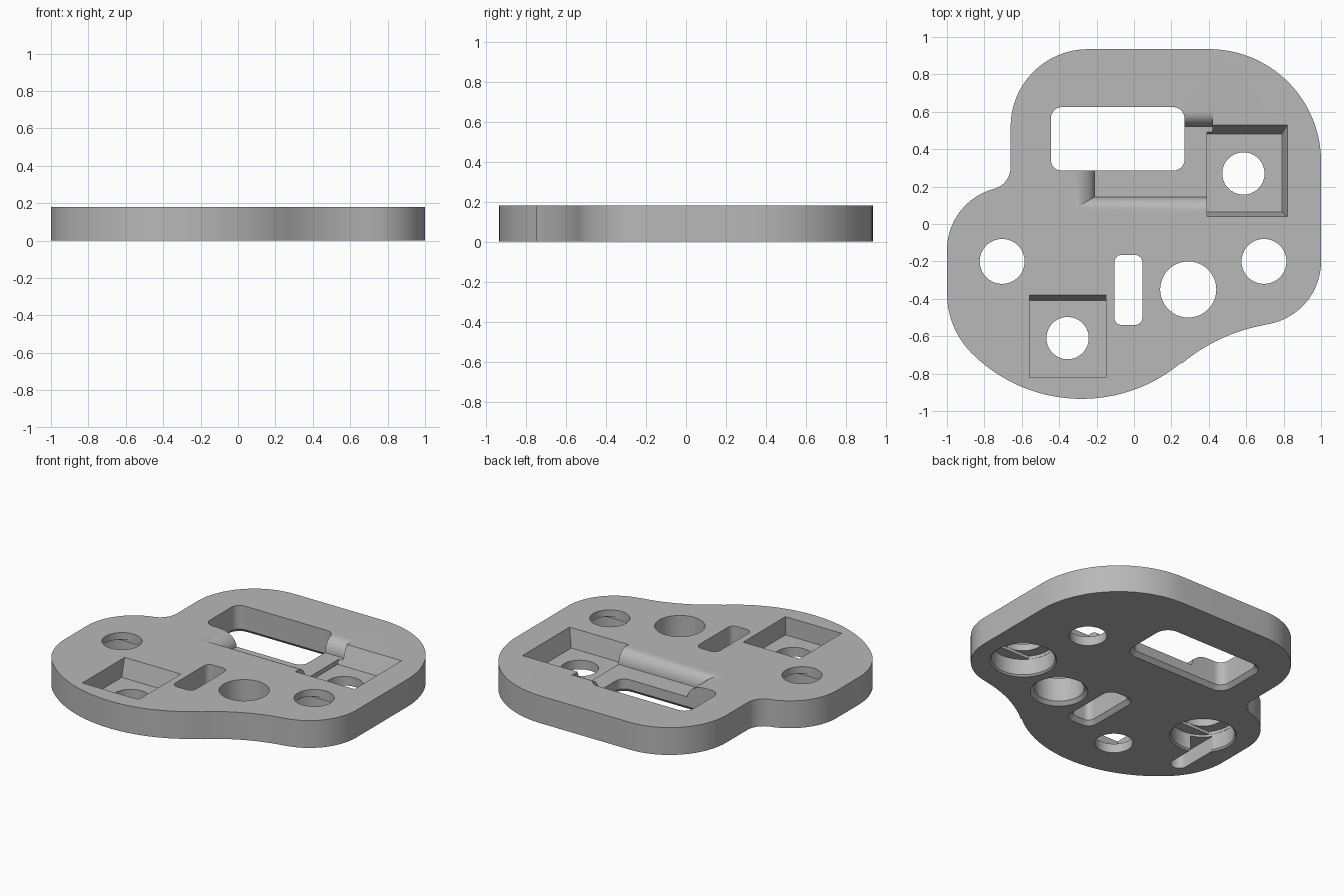
import bpy, bmesh, math

cube = bpy.data.objects.get("Cube")
if cube:
    bpy.data.objects.remove(cube, do_unlink=True)

THICK = 0.18
ABOVE, BELOW = THICK + 0.05, -0.05

grey = bpy.data.materials.new("plain grey")
grey.use_nodes = True
grey.diffuse_color = (0.48, 0.48, 0.48, 1)
grey.node_tree.nodes["Principled BSDF"].inputs["Base Color"].default_value = grey.diffuse_color


def arc(cx, cy, r, start, end, steps=16):
    angles = [math.radians(start + (end - start) * i / steps) for i in range(steps + 1)]
    return [(cx + r * math.cos(a), cy + r * math.sin(a)) for a in angles]


def box(x0, x1, y0, y1):
    return [(x0, y0), (x1, y0), (x1, y1), (x0, y1)]


def rounded(x0, x1, y0, y1, r):
    return (arc(x1 - r, y1 - r, r, 0, 90, 8) + arc(x0 + r, y1 - r, r, 90, 180, 8)
            + arc(x0 + r, y0 + r, r, 180, 270, 8) + arc(x1 - r, y0 + r, r, 270, 360, 8))


def circle(cx, cy, r):
    return arc(cx, cy, r, 0, 360, 64)[:-1]


def loft(name, rings):
    """Closed solid through matching outlines, each given as (height, points)."""
    bm = bmesh.new()
    loops = [[bm.verts.new((x, y, z)) for x, y in pts] for z, pts in rings]
    n = len(loops[0])
    bm.faces.new(loops[0])
    bm.faces.new(loops[-1])
    for low, high in zip(loops, loops[1:]):
        for i in range(n):
            j = (i + 1) % n
            bm.faces.new((low[i], low[j], high[j], high[i]))
    bmesh.ops.remove_doubles(bm, verts=bm.verts, dist=1e-5)
    bmesh.ops.recalc_face_normals(bm, faces=bm.faces)
    mesh = bpy.data.meshes.new(name)
    bm.to_mesh(mesh)
    bm.free()
    mesh.materials.append(grey)
    obj = bpy.data.objects.new(name, mesh)
    bpy.context.collection.objects.link(obj)
    return obj


def cut(rings):
    """Carve a lofted solid out of the plate."""
    cutter = loft("cutter", rings)
    cutter.hide_render = True
    mod = plate.modifiers.new("cut", "BOOLEAN")
    mod.operation, mod.solver, mod.object = "DIFFERENCE", "EXACT", cutter
    bpy.context.view_layer.objects.active = plate
    bpy.ops.object.modifier_apply(modifier=mod.name)
    bpy.data.objects.remove(cutter, do_unlink=True)


def chamfered(shape, bevel):
    """Through opening that flares at the underside; shape(grow) gives its outline."""
    cut([(BELOW, shape(bevel)), (0, shape(bevel)), (bevel, shape(0)), (ABOVE, shape(0))])


# Plate outline, clockwise from the back edge
outline = (arc(0.4, 0.335, 0.6, 90, 0, 24) + arc(0.66, -0.2, 0.34, 0, -80)
           + arc(0.865, -1.475, 0.95, 100, 130) + arc(-0.28, -0.105, 0.83, -50, -135, 24)
           + arc(-0.544, -0.37, 0.456, 225, 180) + arc(-0.66, -0.14, 0.34, 180, 105)
           + arc(-0.779, 0.303, 0.119, -75, 0) + arc(-0.245, 0.52, 0.415, 180, 90))
plate = loft("mounting_plate", [(0, outline), (THICK, outline)])

# Shallow channel with rolled lips
channel = []
floor = 0.09
for i in range(11):
    s = math.sin(math.pi / 2 * i / 10)
    roll = 1 - math.sqrt(max(0, 1 - s * s))
    channel.append((floor + (THICK - floor) * s,
                    box(-0.21 - 0.13 * roll, 0.42, 0.145 - 0.075 * roll, 0.52 + 0.08 * roll)))
channel.append((ABOVE, channel[-1][1]))
cut(channel)

# Square pockets with sloping walls
for low, high in ((box(0.39, 0.79, 0.065, 0.48), box(0.39, 0.82, 0.04, 0.53)),
                  (box(-0.56, -0.15, -0.82, -0.41), box(-0.56, -0.15, -0.82, -0.38))):
    cut([(0.06, low), (THICK, high), (ABOVE, high)])

# Holes through the pocket floors
for x, y in ((0.585, 0.27), (-0.355, -0.61)):
    cut([(BELOW, circle(x, y, 0.113)), (ABOVE, circle(x, y, 0.113))])

# Window, slot and large hole, flared below
chamfered(lambda g: rounded(-0.445 - g, 0.27 + g, 0.285 - g, 0.625 + g, 0.06 + g), 0.025)
chamfered(lambda g: rounded(-0.105 - g, 0.045 + g, -0.54 - g, -0.165 + g, 0.04 + g), 0.025)
chamfered(lambda g: circle(0.29, -0.35, 0.15 + g), 0.022)

# Side screw holes: shaft, counterbore below, and a step across the ceiling
for x in (-0.705, 0.695):
    y = -0.2
    cut([(BELOW, circle(x, y, 0.2)), (0, circle(x, y, 0.2)),
         (0.01, circle(x, y, 0.19)), (0.115, circle(x, y, 0.19))])
    half = math.asin(0.12 / 0.189)
    deg = math.degrees(half)
    step = arc(x, y, 0.189, -deg, deg) + arc(x, y, 0.189, 180 - deg, 180 + deg)
    cut([(0.1, step), (0.135, step)])
    cut([(BELOW, circle(x, y, 0.12)), (ABOVE, circle(x, y, 0.12))])

# Relief groove running forward from one counterbore
groove = rounded(-0.865, -0.76, -0.6, -0.2, 0.05)
cut([(BELOW, groove), (0.1, groove)])

# Smooth curves, crisp edges
bpy.ops.object.select_all(action="DESELECT")
plate.select_set(True)
bpy.context.view_layer.objects.active = plate
bpy.ops.object.shade_smooth_by_angle(angle=math.radians(30))
